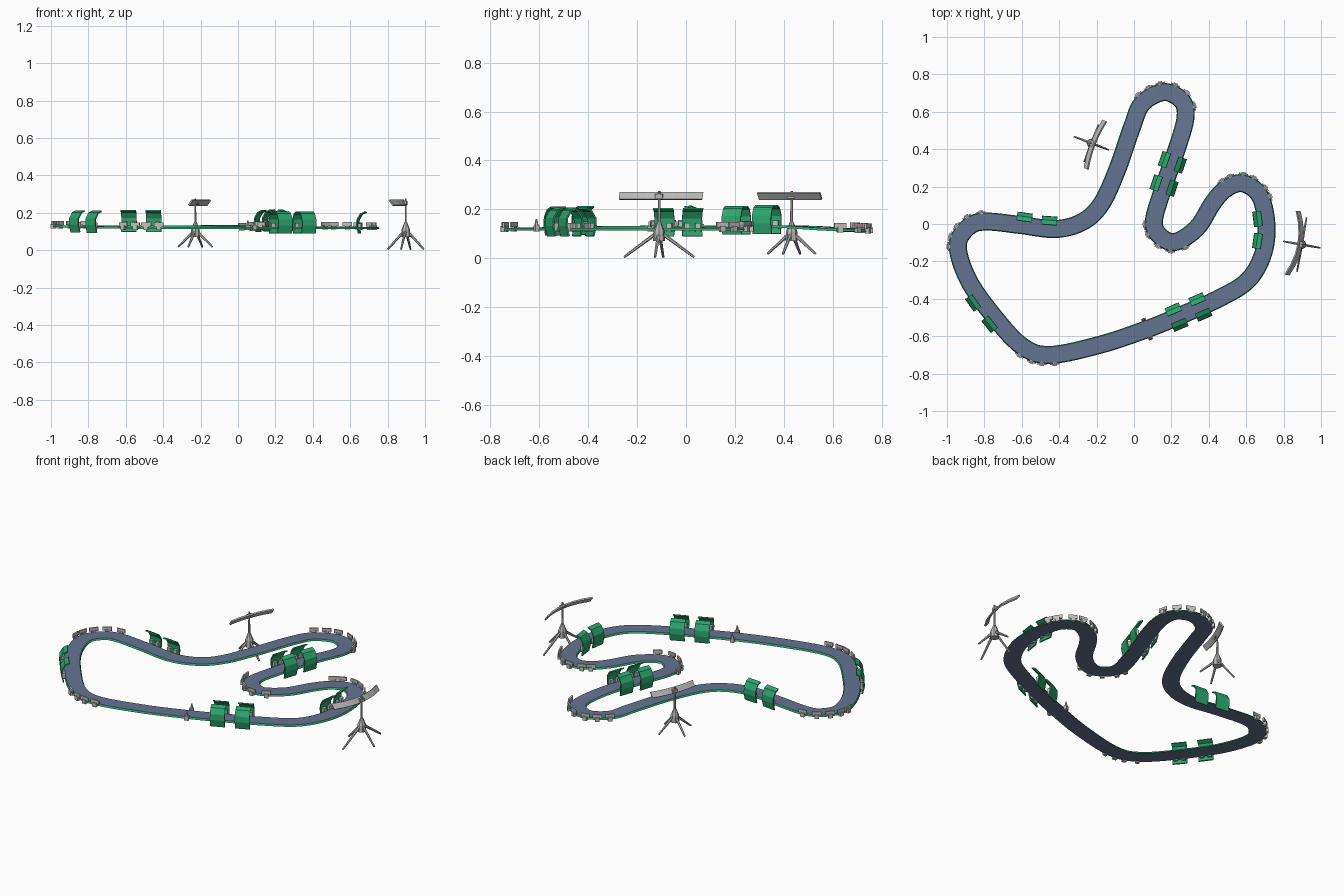
import bpy, bmesh, math
from mathutils import Vector, Matrix

if "Cube" in bpy.data.objects:
    bpy.data.objects.remove(bpy.data.objects["Cube"])


def material(name, col):
    m = bpy.data.materials.new(name)
    m.diffuse_color = (*col, 1)
    m.use_nodes = True
    m.node_tree.nodes["Principled BSDF"].inputs["Base Color"].default_value = m.diffuse_color
    return m


SLATE = material("slate_asphalt", (0.13, 0.175, 0.28))
GREEN = material("green_panel", (0.025, 0.38, 0.16))
LIGHT = material("light_grey", (0.55, 0.54, 0.53))
GREY = material("mid_grey", (0.50, 0.495, 0.49))


def finish(name, bm, mats):
    bmesh.ops.recalc_face_normals(bm, faces=bm.faces)
    me = bpy.data.meshes.new(name)
    bm.to_mesh(me)
    bm.free()
    for m in mats:
        me.materials.append(m)
    ob = bpy.data.objects.new(name, me)
    bpy.context.collection.objects.link(ob)
    return ob


def box(bm, mat, c, s):
    bmesh.ops.create_cube(bm, size=1, matrix=mat @ Matrix.Translation(c) @ Matrix.Diagonal((*s, 1)))


def rod(bm, a, b, r1, r2, n=6):
    a, b = Vector(a), Vector(b)
    d = b - a
    m = Matrix.Translation((a + b) / 2) @ d.to_track_quat('Z', 'Y').to_matrix().to_4x4()
    bmesh.ops.create_cone(bm, cap_ends=True, segments=n, radius1=r1, radius2=r2, depth=d.length, matrix=m)


# Circuit centreline: x, y and deck height
PATH = [Vector(p) for p in [
    (-.942, -.12, .133), (-.89, -.02, .133), (-.80, .013, .133), (-.61, -.005, .133), (-.42, -.027, .131),
    (-.275, .012, .131), (-.175, .107, .133), (-.09, .29, .135), (-.01, .52, .132), (.045, .645, .123),
    (.16, .705, .118), (.255, .66, .119), (.275, .565, .123), (.225, .39, .134), (.155, .187, .131),
    (.107, .02, .127), (.135, -.06, .126), (.22, -.096, .126), (.337, -.02, .126), (.42, .11, .126),
    (.487, .185, .126), (.578, .218, .126), (.67, .155, .124), (.708, 0, .123), (.69, -.16, .123),
    (.61, -.30, .123), (.46, -.395, .124), (.246, -.49, .124), (.07, -.562, .124), (-.18, -.645, .123),
    (-.45, -.70, .123), (-.60, -.652, .125), (-.752, -.49, .128), (-.885, -.30, .132)]]
N, SUB, HALF = len(PATH), 10, 0.046


def spline(i, t):
    p0, p1, p2, p3 = (PATH[(i + k) % N] for k in (-1, 0, 1, 2))
    return 0.5 * (2 * p1 + (p2 - p0) * t + (2 * p0 - 5 * p1 + 4 * p2 - p3) * t * t
                  + (3 * p1 - p0 - 3 * p2 + p3) * t ** 3)


LINE = [spline(i, k / SUB) for i in range(N) for k in range(SUB)]
M = len(LINE)


def tangent(i):
    d = LINE[(i + 1) % M] - LINE[i - 1]
    return Vector((d.x, d.y, 0)).normalized()


# Deck: slate top and bottom, sloping green edge strips
bm = bmesh.new()
rings = []
SECTION = [(-HALF + .003, 0), (HALF - .003, 0), (HALF + .002, -.01), (-HALF - .002, -.01)]
for i, p in enumerate(LINE):
    t = tangent(i)
    n = Vector((-t.y, t.x, 0))
    rings.append([bm.verts.new(p + n * o + Vector((0, 0, z))) for o, z in SECTION])
for i in range(M):
    a, b = rings[i], rings[(i + 1) % M]
    for k in range(4):
        f = bm.faces.new((a[k], a[(k + 1) % 4], b[(k + 1) % 4], b[k]))
        f.material_index = k % 2
finish("track_deck", bm, [SLATE, GREEN])


def side_frame(x, y):
    """Frame on the centreline nearest (x, y): X along, Y out to that side, Z up."""
    q = Vector((x, y, 0))
    i = min(range(M), key=lambda k: (LINE[k].xy - q.xy).length)
    t = tangent(i)
    n = Vector((-t.y, t.x, 0))
    if n.dot(q - LINE[i]) < 0:
        n = -n
    return Matrix.Translation(LINE[i]) @ Matrix((n.cross((0, 0, 1)), n, (0, 0, 1))).transposed().to_4x4()


# Curved green shelters along the straights, curling over the track
SHELTERS = [(.21, -.445), (.33, -.39), (.25, -.53), (.37, -.475),
            (.16, .355), (.245, .32), (.117, .225), (.205, .19),
            (-.577, .043), (-.449, .021), (-.87, -.42), (-.785, -.535), (.66, .03), (.655, -.095)]
PROFILE = [(.055, -.034), (.065, .008), (.063, .04), (.045, .07), (.022, .08)]
bm = bmesh.new()
br = bmesh.new()
for x, y in SHELTERS:
    f = side_frame(x, y)
    prev = None
    for o, z in PROFILE:
        row = [bm.verts.new(f @ Vector((sx * .041, o, z))) for sx in (-1, 1)]
        if prev:
            bm.faces.new((prev[0], prev[1], row[1], row[0]))
        prev = row
    # grey brackets that clip the shelter to the deck
    for sx in (-.022, .022):
        box(br, f, (sx, .051, .003), (.022, .016, .036))
ob = finish("shelters", bm, [GREEN])
mod = ob.modifiers.new("thickness", 'SOLIDIFY')
mod.thickness = .007
mod.offset = 0
finish("shelter_brackets", br, [LIGHT])

# Guard plates with tabs around the outside of the bends
GUARDS = [(-.99, -.13), (-.98, -.06), (-.947, -.005), (-.893, .043), (-.824, .064),
          (.02, .68), (.075, .738), (.144, .76), (.22, .75), (.283, .706), (.32, .636),
          (.064, 0), (.08, -.06), (.128, -.118), (.203, -.139), (.283, -.128),
          (.46, .235), (.513, .257), (.583, .267), (.647, .251), (.706, .209), (.738, .155),
          (-.615, -.695), (-.55, -.727), (-.492, -.743), (-.433, -.743)]
bm = bmesh.new()
for x, y in GUARDS:
    f = side_frame(x, y)
    box(bm, f, (0, .050, .013), (.05, .008, .022))
    box(bm, f, (0, .051, -.004), (.024, .018, .024))
finish("bend_guards", bm, [LIGHT])

# Start line posts either side of the deck
bm = bmesh.new()
for x, y in ((.045, -.52), (.08, -.6)):
    f = side_frame(x, y)
    box(bm, f, (0, .052, -.003), (.024, .018, .024))
    rod(bm, f @ Vector((0, .053, .005)), f @ Vector((0, .053, .036)), .010, .003)
finish("start_posts", bm, [GREY])


# Floodlight stands: crossed legs, hub, pole and a bowed lamp panel
def stand(name, x, y, angle, length, sag, foot_long, foot_z, facing, lean):
    base = Matrix.Translation((x, y, 0)) @ Matrix.Rotation(math.radians(angle), 4, 'Z')
    bm = bmesh.new()
    for fx, fy in ((.098, 0), (-.098, 0), (0, foot_long), (0, -foot_long)):
        rod(bm, base @ Vector((fx, fy, foot_z)), base @ Vector((fx * .1, fy * .1, .10)), .005, .008)
    rod(bm, base @ Vector((0, 0, .07)), base @ Vector((0, 0, .11)), .025, .023, 8)
    rod(bm, base @ Vector((0, 0, .11)), base @ Vector((0, 0, .15)), .023, .007, 8)
    rod(bm, base @ Vector((0, 0, .14)), base @ Vector((0, 0, .275)), .006, .005)
    finish(name + "_stand", bm, [GREY])
    bm = bmesh.new()
    prev = None
    for k in range(7):
        u = k / 3 - 1
        o = .003 + sag * u * u
        row = [bm.verts.new(base @ Vector((facing * (o + d), u * length / 2, z)))
               for d, z in ((-.004, .24), (lean, .268))]
        if prev:
            bm.faces.new((prev[0], prev[1], row[1], row[0]))
        prev = row
    ob = finish(name + "_panel", bm, [GREY])
    mod = ob.modifiers.new("thickness", 'SOLIDIFY')
    mod.thickness = .009
    mod.offset = 0
    # mount behind the panel
    bm = bmesh.new()
    box(bm, base, (facing * .004, 0, .253), (.02, .03, .018))
    finish(name + "_mount", bm, [GREY])


stand("left_light", -.228, .432, -21, .275, .014, .105, .018, 1, .017)
stand("right_light", .897, -.11, -10, .345, .04, .145, .005, -1, .017)
